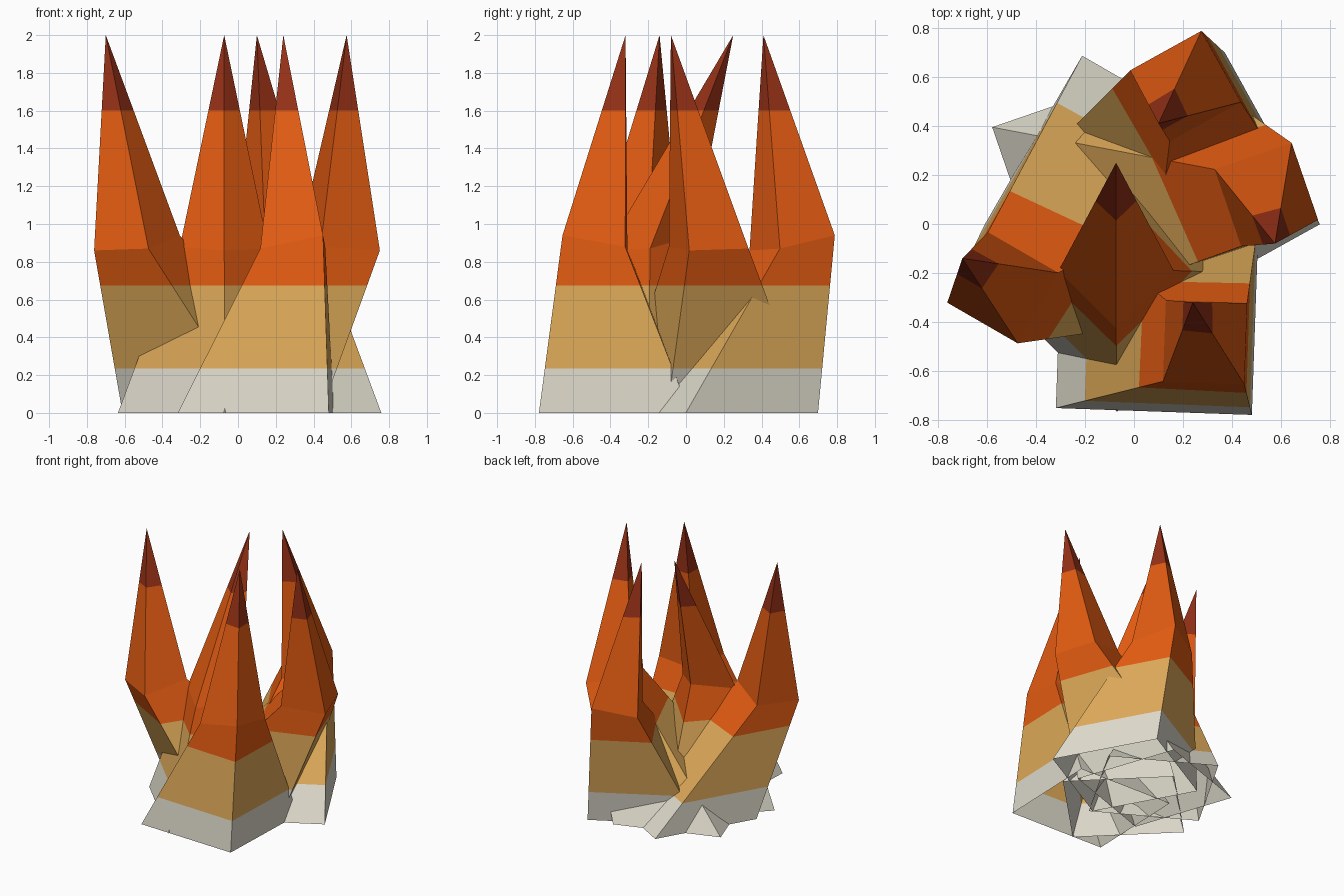
import bpy, bmesh, math
from mathutils import Vector, Matrix

if "Cube" in bpy.data.objects:
    bpy.data.objects.remove(bpy.data.objects["Cube"])

# Flat colours, from the ground up
COLOURS = [("ash_grey", (0.73, 0.70, 0.60)), ("sand_tan", (0.73, 0.40, 0.10)),
           ("flame_orange", (0.76, 0.105, 0.006)), ("dark_red", (0.30, 0.03, 0.008))]
BANDS = [0.235, 0.675, 1.6]          # heights where the colour changes
BASE, RING = 0.80, 0.332             # side lengths of the base and shoulder squares
SHOULDER_Z = [0.94, 0.88, 0.86, 0.87]  # shoulder heights, starting at its high corner

materials = []
for name, rgb in COLOURS:
    m = bpy.data.materials.new(name)
    m.diffuse_color = (*rgb, 1)
    m.use_nodes = True
    m.node_tree.nodes["Principled BSDF"].inputs["Base Color"].default_value = m.diffuse_color
    materials.append(m)


def square(centre, side, yaw):
    """Corners of a turned square, counter-clockwise."""
    rot = Matrix.Rotation(math.radians(yaw), 2)
    h = side / 2
    return [Vector(centre) + rot @ Vector(c)
            for c in ((-h, -h), (h, -h), (h, h), (-h, h))]


def spike(name, base, shoulder, apex, yaw, high):
    """Four-sided spike, open below, leaning from base to shoulder to apex."""
    bm = bmesh.new()
    low = [bm.verts.new((p.x, p.y, 0)) for p in square(base, BASE, yaw)]
    mid = [bm.verts.new((p.x, p.y, SHOULDER_Z[(i - high) % 4]))
           for i, p in enumerate(square(shoulder, RING, yaw))]
    tip = bm.verts.new((*apex, 2))
    for i in range(4):
        j = (i + 1) % 4
        bm.faces.new((low[i], low[j], mid[j], mid[i]))
        bm.faces.new((mid[i], mid[j], tip))
    # cut the faces at each colour boundary
    for z in BANDS:
        bmesh.ops.bisect_plane(bm, geom=bm.verts[:] + bm.edges[:] + bm.faces[:],
                               plane_co=(0, 0, z), plane_no=(0, 0, 1))
    for f in bm.faces:
        z = f.calc_center_median().z
        f.material_index = sum(z > b for b in BANDS)
    me = bpy.data.meshes.new(name)
    bm.to_mesh(me)
    bm.free()
    for m in materials:
        me.materials.append(m)
    bpy.context.collection.objects.link(bpy.data.objects.new(name, me))


# The five spikes of the cluster
spike("left_spike", (-0.065, 0.14), (-0.535, -0.26), (-0.70, -0.14), -30, 2)
spike("middle_spike", (-0.07, -0.20), (-0.073, -0.19), (-0.073, 0.25), 45, 2)
spike("back_spike", (0.215, 0.155), (0.21, 0.562), (0.10, 0.41), 29, 2)
spike("front_spike", (0.095, -0.365), (0.29, -0.482), (0.24, -0.32), -2, 1)
spike("right_spike", (-0.07, 0.147), (0.54, 0.12), (0.575, -0.08), 19, 3)
